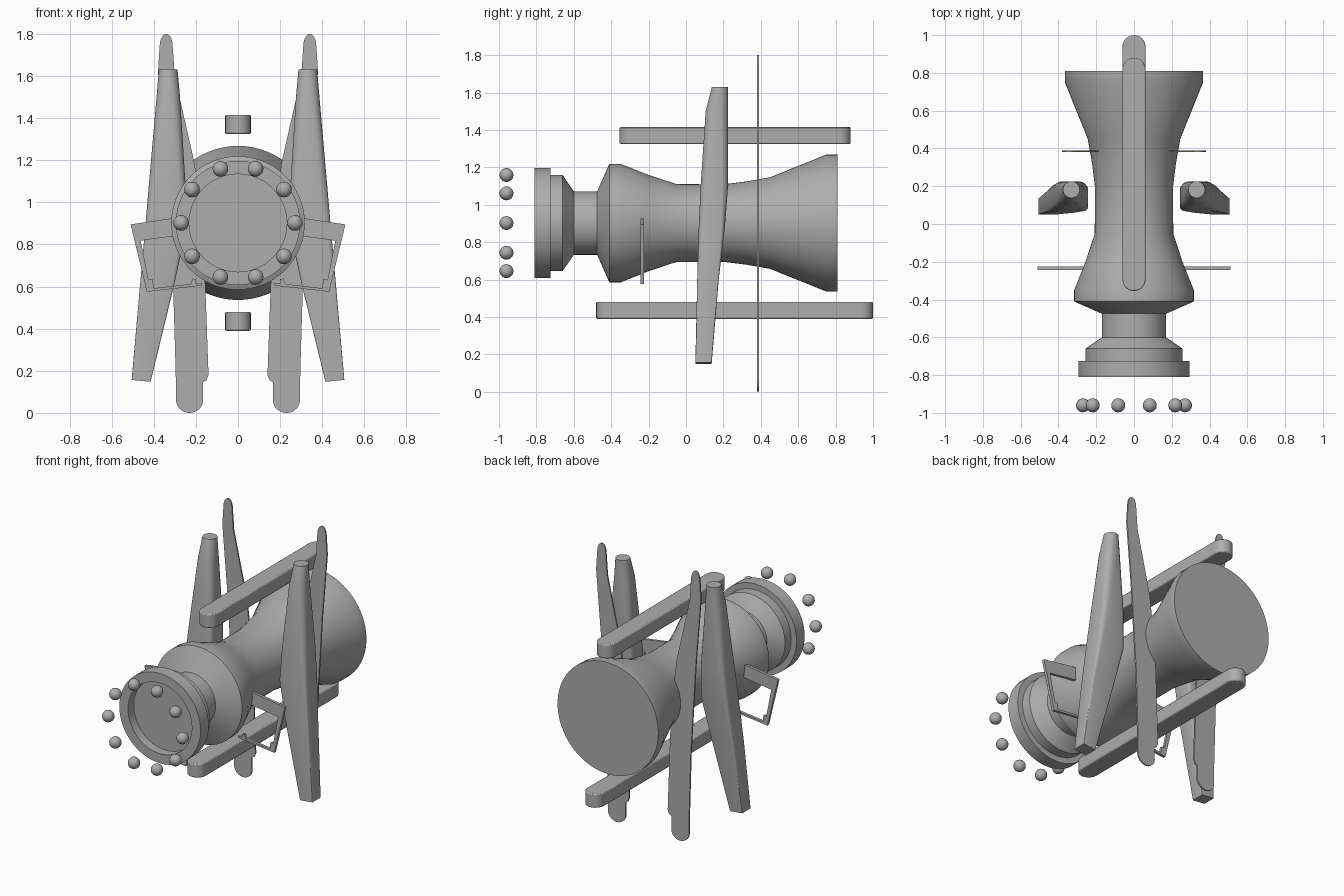
import bpy, bmesh, math
from mathutils import Vector

cube = bpy.data.objects.get("Cube")
if cube:
    bpy.data.objects.remove(cube, do_unlink=True)

GREY = (0.42, 0.42, 0.42, 1)
mat = bpy.data.materials.new("plain_grey")
mat.use_nodes = True
mat.diffuse_color = GREY
mat.node_tree.nodes["Principled BSDF"].inputs["Base Color"].default_value = GREY

AXIS_Z = 0.902  # height of the body axis


def finish(bm, name, angle=30):
    bmesh.ops.recalc_face_normals(bm, faces=bm.faces)
    mesh = bpy.data.meshes.new(name)
    bm.to_mesh(mesh)
    bm.free()
    mesh.materials.append(mat)
    obj = bpy.data.objects.new(name, mesh)
    bpy.context.scene.collection.objects.link(obj)
    bpy.ops.object.select_all(action='DESELECT')
    obj.select_set(True)
    bpy.context.view_layer.objects.active = obj
    bpy.ops.object.shade_smooth_by_angle(angle=math.radians(angle))
    return obj


def prism(name, points, depth):
    """Extrude a closed outline of 3D points along a vector."""
    bm = bmesh.new()
    face = bm.faces.new([bm.verts.new(p) for p in points])
    out = bmesh.ops.extrude_face_region(bm, geom=[face])
    verts = [v for v in out["geom"] if isinstance(v, bmesh.types.BMVert)]
    bmesh.ops.translate(bm, verts=verts, vec=Vector(depth))
    return finish(bm, name)


def arc(cx, cy, rx, ry, start, end, steps=12):
    """Points on an elliptical arc, angles in degrees."""
    angles = [math.radians(start + (end - start) * i / steps) for i in range(steps + 1)]
    return [(cx + rx * math.cos(a), cy + ry * math.sin(a)) for a in angles]


# Turned body: (y, radius) from the recessed front face to the flared back
profile = [(-0.75, 0), (-0.75, 0.232), (-0.81, 0.232), (-0.81, 0.295),
           (-0.725, 0.295), (-0.725, 0.257), (-0.66, 0.257), (-0.6, 0.17),
           (-0.475, 0.17), (-0.41, 0.317), (-0.35, 0.317), (-0.2, 0.257),
           (-0.05, 0.208), (0.2, 0.207), (0.32, 0.222), (0.45, 0.245),
           (0.75, 0.366), (0.81, 0.366), (0.81, 0)]
bm = bmesh.new()
verts = [bm.verts.new((r, y, AXIS_Z)) for y, r in profile]
edges = [bm.edges.new(pair) for pair in zip(verts, verts[1:])]
bmesh.ops.spin(bm, geom=verts + edges, cent=(0, 0, AXIS_Z), axis=(0, 1, 0),
               angle=math.tau, steps=64, use_duplicate=False)
bmesh.ops.remove_doubles(bm, verts=bm.verts, dist=0.0005)
finish(bm, "body")

# Ring of small balls ahead of the body
for i in range(10):
    a = math.tau * i / 10
    bm = bmesh.new()
    bmesh.ops.create_uvsphere(bm, u_segments=24, v_segments=16, radius=0.037)
    bmesh.ops.translate(bm, verts=bm.verts,
                        vec=(0.27 * math.cos(a), -0.96, AXIS_Z + 0.27 * math.sin(a)))
    finish(bm, f"ball_{i + 1}")

# Long round-ended bars above and below
for name, y0, y1, z in (("top_bar", -0.355, 0.88, 1.325), ("bottom_bar", -0.48, 1.0, 0.39)):
    r = 0.061
    outline = arc(0, y1 - r, r, r, 0, 180) + arc(0, y0 + r, r, r, 180, 360)
    bar = prism(name, [(x, y, z) for x, y in outline], (0, 0, 0.09))
    bevel = bar.modifiers.new("soft_edges", 'BEVEL')
    bevel.width = 0.006
    bevel.segments = 2
    bevel.angle_limit = math.radians(50)

# Blade sections: z, inner x, outer x, front y, back y, corner cut (1 = round)
sections = [(0.152, 0.415, 0.505, 0.05, 0.137, 0.04),
            (0.6, 0.305, 0.466, 0.06, 0.175, 0.15),
            (0.88, 0.243, 0.441, 0.068, 0.208, 0.3),
            (1.1, 0.25, 0.422, 0.078, 0.225, 0.45),
            (1.5, 0.275, 0.387, 0.105, 0.226, 0.8),
            (1.63, 0.287, 0.376, 0.138, 0.226, 1.0)]


def section_loop(bm, side, z, x0, x1, y0, y1, cut):
    cx, cy, hx, hy = (x0 + x1) / 2, (y0 + y1) / 2, (x1 - x0) / 2, (y1 - y0) / 2
    loop = []
    for quarter, (sx, sy) in enumerate(((1, 1), (-1, 1), (-1, -1), (1, -1))):
        corner = arc(cx + sx * hx * (1 - cut), cy + sy * hy * (1 - cut),
                     hx * cut, hy * cut, quarter * 90 + 6, quarter * 90 + 84, 4)
        # Bottom end is cut square to the leaning blade
        loop += [bm.verts.new((side * x, y, z + (0.1 * (x - cx) if z < 0.2 else 0)))
                 for x, y in corner]
    return loop


# Outline of the inner edge, then the outer edge, of the thin fins
fin_inner = [(0.31, 1.74), (0.3, 1.6), (0.255, 1.4), (0.205, 1.18), (0.165, 0.85),
             (0.155, 0.6), (0.14, 0.18), (0.15, 0.155), (0.167, 0.145)]
fin_outer = [(0.294, 0.06), (0.296, 0.2), (0.308, 0.6), (0.345, 1.2), (0.38, 1.62)]
fin = (arc(0.341, 1.74, 0.031, 0.06, 0, 180) + fin_inner
       + arc(0.23, 0.06, 0.064, 0.06, 180, 350) + fin_outer)

# Open side bracket: heavy top arm, slim upright, thin lower arm with stubs
bracket = [(0.26, 0.928), (0.3, 0.926), (0.51, 0.895), (0.433, 0.575), (0.17, 0.605),
           (0.17, 0.617), (0.2, 0.615), (0.2, 0.635), (0.215, 0.638), (0.225, 0.612),
           (0.4, 0.592), (0.405, 0.635), (0.425, 0.632), (0.462, 0.818), (0.26, 0.845)]
# Lower arm slopes down outward
for side, label in ((1, "left"), (-1, "right")):
    bm = bmesh.new()
    loops = [section_loop(bm, side, *s) for s in sections]
    for low, high in zip(loops, loops[1:]):
        n = len(low)
        for i in range(n):
            j = (i + 1) % n
            bm.faces.new((low[i], low[j], high[j], high[i]))
    bm.faces.new(loops[0])
    bm.faces.new(loops[-1])
    finish(bm, f"{label}_blade", 25)

    prism(f"{label}_fin", [(side * x, 0.38, z) for x, z in fin], (0, 0.01, 0))
    prism(f"{label}_bracket", [(side * x, -0.243, z) for x, z in bracket], (0, 0.018, 0))
